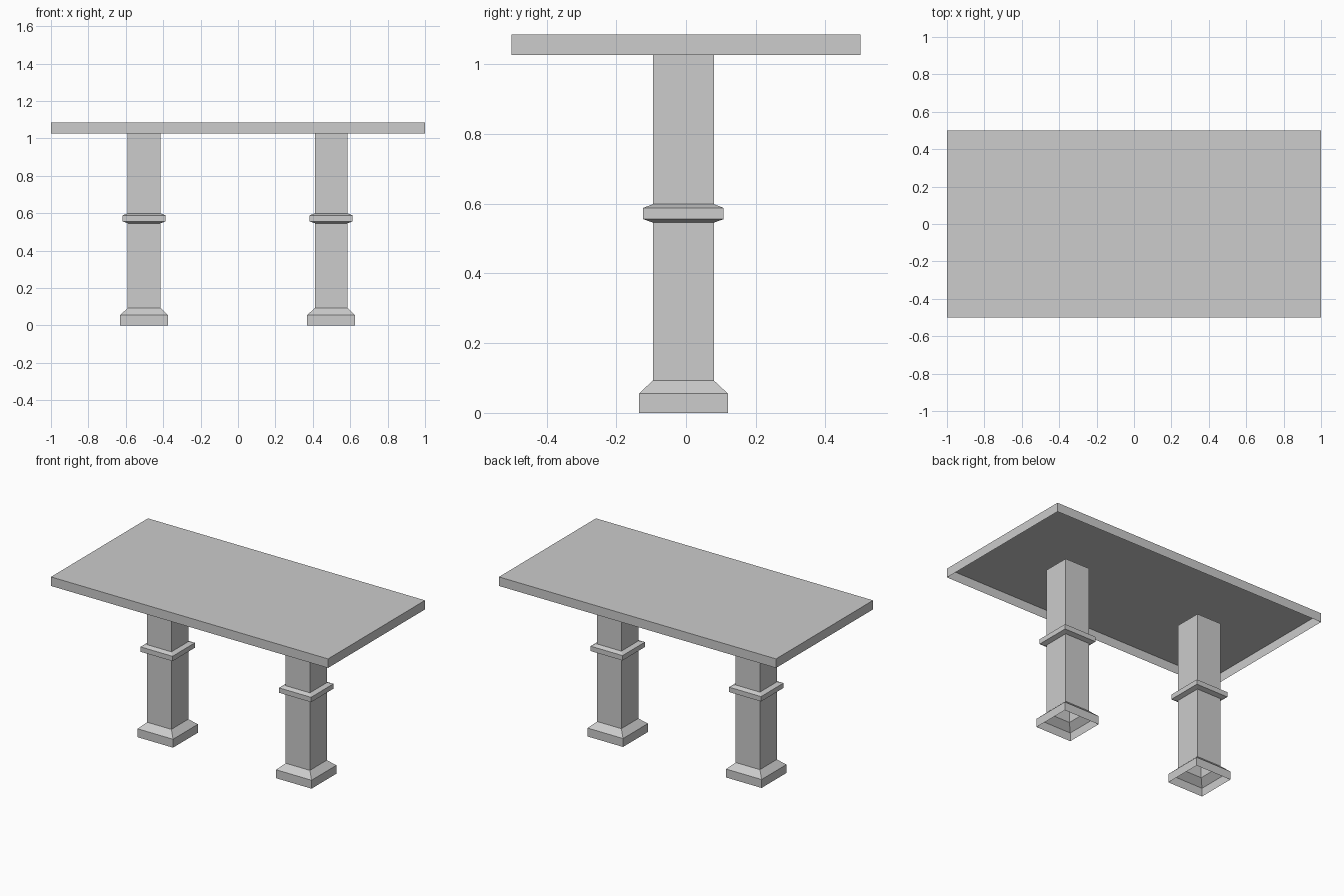
import bpy
import bmesh

cube = bpy.data.objects.get("Cube")
if cube:
    bpy.data.objects.remove(cube, do_unlink=True)

# Single plain grey
grey = bpy.data.materials.new("plain grey")
grey.use_nodes = True
colour = (0.604, 0.604, 0.604, 1.0)
grey.diffuse_color = colour
grey.node_tree.nodes["Principled BSDF"].inputs["Base Color"].default_value = colour


def rect_shell(name, profile, location, aspect=1.0, cap_top=False):
    """Stack rectangular rings given as (half width, z) into an open-bottomed shell."""
    bm = bmesh.new()
    rings = []
    for half, z in profile:
        rings.append([bm.verts.new((sx * half, sy * half * aspect, z))
                      for sx, sy in ((-1, -1), (1, -1), (1, 1), (-1, 1))])
    for low, high in zip(rings, rings[1:]):
        for i in range(4):
            j = (i + 1) % 4
            bm.faces.new((low[i], low[j], high[j], high[i]))
    if cap_top:
        bm.faces.new(rings[-1])
    mesh = bpy.data.meshes.new(name)
    bm.to_mesh(mesh)
    bm.free()
    mesh.materials.append(grey)
    obj = bpy.data.objects.new(name, mesh)
    obj.location = location
    bpy.context.collection.objects.link(obj)
    return obj


# Table top: a slab hollow underneath
rect_shell("table_top", [(1.0, 1.027), (1.0, 1.086)], (0, 0, 0),
           aspect=0.5, cap_top=True)

# Square pedestal legs: flared foot, shaft, bevelled collar, shaft
LEG_PROFILE = [
    (0.128, 0.0), (0.128, 0.055), (0.0875, 0.093),
    (0.0875, 0.546), (0.1155, 0.556), (0.1155, 0.588), (0.0875, 0.599),
    (0.0875, 1.05),
]
for side, x in (("right", -0.502), ("left", 0.498)):
    rect_shell(side + "_leg", LEG_PROFILE, (x, -0.0075, 0))
